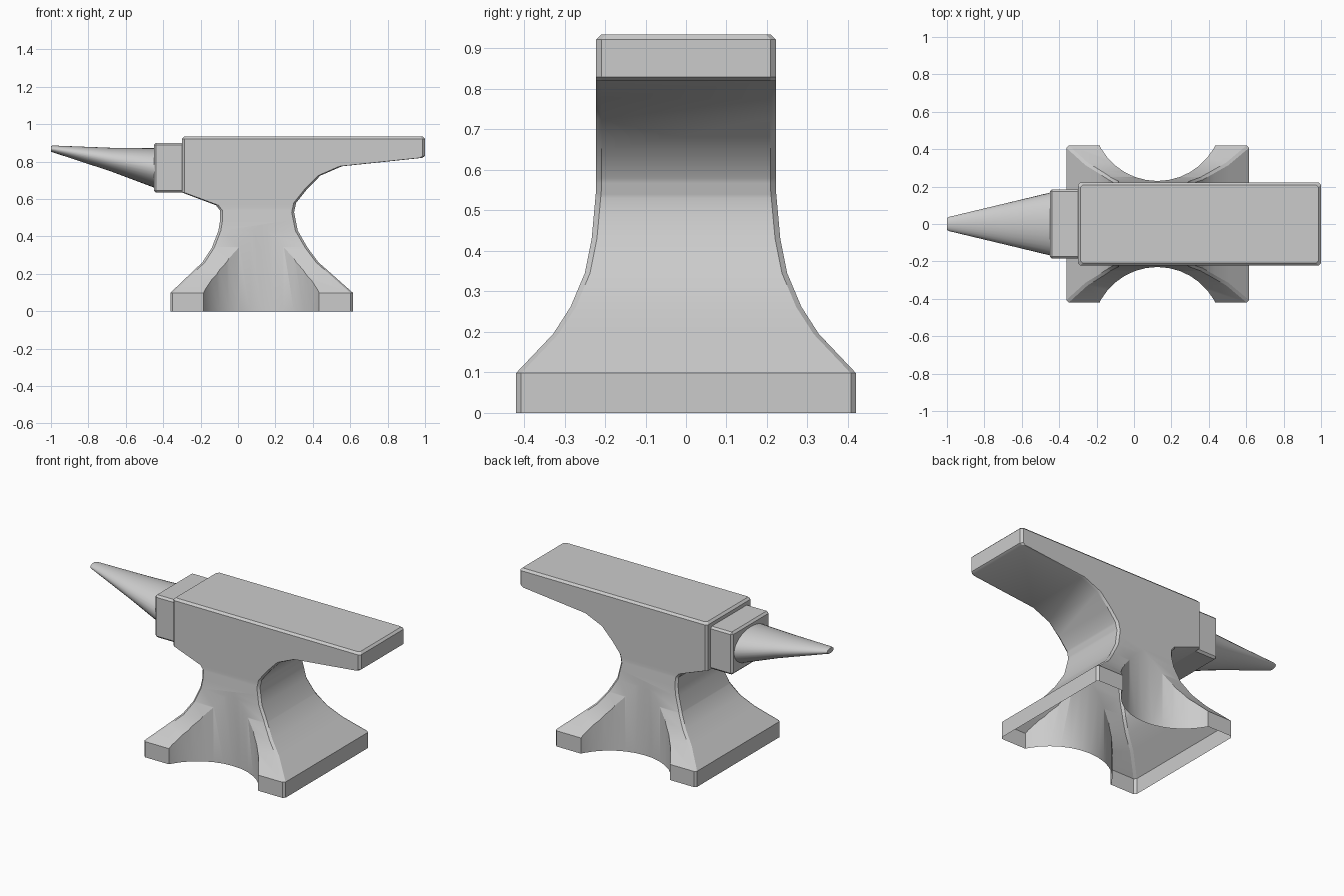
import bpy, bmesh, math

if "Cube" in bpy.data.objects:
    bpy.data.objects.remove(bpy.data.objects["Cube"])


def interp(pts, z):
    """Linear lookup of value at height z in a list of (z, value)."""
    for (z0, v0), (z1, v1) in zip(pts, pts[1:]):
        if z <= z1:
            return v0 + (v1 - v0) * max(0.0, z - z0) / (z1 - z0)
    return pts[-1][1]


def loft(name, rings):
    """Skin a closed solid through rings with equal point counts."""
    bm = bmesh.new()
    vs = [[bm.verts.new(p) for p in r] for r in rings]
    n = len(rings[0])
    for a, b in zip(vs, vs[1:]):
        for i in range(n):
            j = (i + 1) % n
            bm.faces.new((a[i], a[j], b[j], b[i]))
    bm.faces.new(vs[0][::-1])
    bm.faces.new(vs[-1])
    bmesh.ops.recalc_face_normals(bm, faces=bm.faces)
    me = bpy.data.meshes.new(name)
    bm.to_mesh(me)
    bm.free()
    ob = bpy.data.objects.new(name, me)
    bpy.context.collection.objects.link(ob)
    return ob


def activate(ob):
    bpy.ops.object.select_all(action='DESELECT')
    ob.select_set(True)
    bpy.context.view_layer.objects.active = ob


def smooth(ob, angle):
    activate(ob)
    bpy.ops.object.shade_smooth_by_angle(angle=math.radians(angle))


# Body outlines as (height, value): left edge, right edge, half depth
LEFT = [(0, -.362), (.098, -.362), (.262, -.19), (.34, -.14), (.43, -.105),
        (.49, -.095), (.54, -.097), (.567, -.118), (.635, -.30), (.935, -.30)]
RIGHT = [(0, .615), (.098, .615), (.262, .43), (.34, .372), (.43, .32),
         (.53, .30), (.58, .311), (.65, .367), (.725, .44), (.775, .555),
         (.82, .985), (.83, 1.0), (.935, 1.0)]
DEPTH = [(0, .42), (.098, .42), (.195, .328), (.262, .285), (.345, .25),
         (.43, .233), (.55, .222), (.935, .222)]
C = 0.013


def section(z, inset=0.0):
    """Rectangle with chamfered corners at height z."""
    l, r = interp(LEFT, z) + inset, interp(RIGHT, z) - inset
    d = interp(DEPTH, z) - inset
    return [(x, y, z) for x, y in (
        (l + C, -d), (r - C, -d), (r, -d + C), (r, d - C),
        (r - C, d), (l + C, d), (l, d - C), (l, -d + C))]


levels = sorted({z for p in (LEFT, RIGHT, DEPTH) for z, _ in p} - {.935} | {.922})
body = loft("anvil_body", [section(z) for z in levels] + [section(.935, C)])

# Round scallops through the front and back of the foot
for s in (-1, 1):
    bpy.ops.mesh.primitive_cylinder_add(vertices=36, radius=.348, depth=1.3,
                                        location=(.125, s * .578, .3))
    cutter = bpy.context.object
    cutter.hide_render = True
    mod = body.modifiers.new("scallop", 'BOOLEAN')
    mod.operation, mod.object, mod.solver = 'DIFFERENCE', cutter, 'EXACT'
    activate(body)
    bpy.ops.object.modifier_apply(modifier=mod.name)
    bpy.data.objects.remove(cutter)

# The underside is open
bm = bmesh.new()
bm.from_mesh(body.data)
low = [f for f in bm.faces if all(v.co.z < .001 for v in f.verts)]
bmesh.ops.delete(bm, geom=low, context='FACES')
bm.to_mesh(body.data)
bm.free()
smooth(body, 28)

# Stepped block between body and horn
bpy.ops.mesh.primitive_cube_add(size=1, location=(-.365, 0, .767))
block = bpy.context.object
block.name = "step_block"
block.scale = (.17, .37, .266)
bpy.ops.object.transform_apply(scale=True)
bev = block.modifiers.new("chamfer", 'BEVEL')
bev.width, bev.segments = .012, 1

# Horn: oval sections tapering to a small blunt tip (x, centre z, ry, rz)
rings = []
for x, zc, ry, rz in ((-.44, .765, .17, .107), (-.68, .811, .112, .063),
                      (-.985, .867, .039, .019), (-1.0, .868, .032, .016)):
    rings.append([(x, ry * math.cos(i * math.tau / 32),
                   zc + rz * math.sin(i * math.tau / 32)) for i in range(32)])
horn = loft("horn", rings)
smooth(horn, 35)
